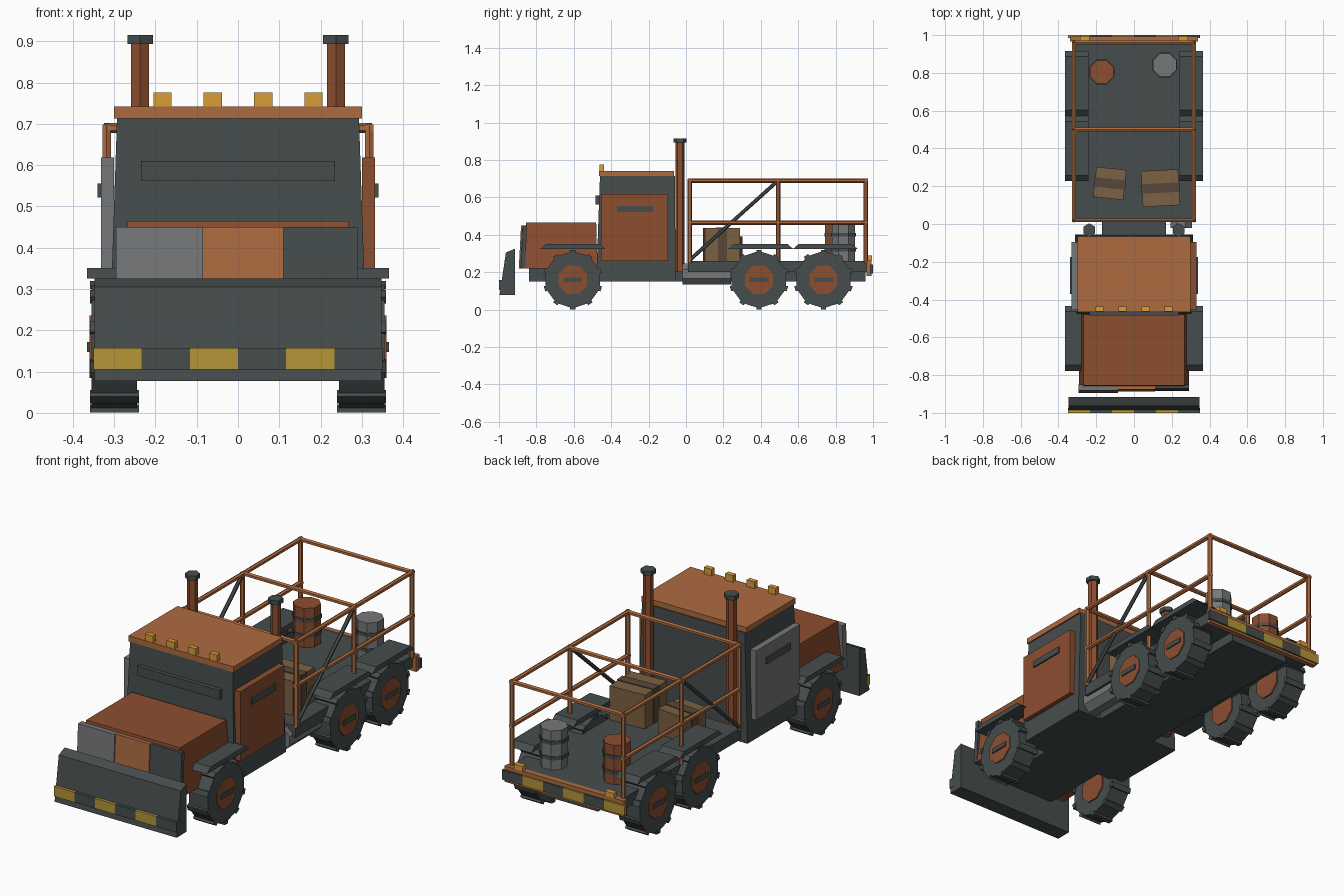
import bpy, bmesh, math
from mathutils import Vector, Matrix

if "Cube" in bpy.data.objects:
    bpy.data.objects.remove(bpy.data.objects["Cube"])


def mat(name, r, g, b):
    m = bpy.data.materials.new(name)
    lin = [((c / 255 + 0.055) / 1.055) ** 2.4 for c in (r, g, b)]
    m.diffuse_color = (*lin, 1)
    m.use_nodes = True
    m.node_tree.nodes["Principled BSDF"].inputs["Base Color"].default_value = m.diffuse_color
    return m


DARK = mat("dark steel", 70, 77, 77)
GREY = mat("bare grey metal", 118, 119, 122)
RUST = mat("rust", 140, 78, 48)
ORANGE = mat("faded orange", 174, 107, 64)
YELLOW = mat("hazard yellow", 182, 150, 55)
AMBER = mat("amber lamp", 218, 158, 56)
WOOD = mat("crate brown", 124, 97, 66)
STRAP = mat("strap brown", 88, 72, 56)


def make(name, bm, m):
    bmesh.ops.recalc_face_normals(bm, faces=bm.faces[:])
    me = bpy.data.meshes.new(name)
    bm.to_mesh(me)
    bm.free()
    me.materials.append(m)
    ob = bpy.data.objects.new(name, me)
    bpy.context.collection.objects.link(ob)
    return ob


def box(name, x, y, z, m, top=None, rot=0):
    """Box from (min, max) ranges; top = optional (x range, y range) of the upper face."""
    bm = bmesh.new()
    tx, ty = top or (x, y)
    lo = [bm.verts.new((a, b, z[0])) for a, b in ((x[0], y[0]), (x[1], y[0]), (x[1], y[1]), (x[0], y[1]))]
    hi = [bm.verts.new((a, b, z[1])) for a, b in ((tx[0], ty[0]), (tx[1], ty[0]), (tx[1], ty[1]), (tx[0], ty[1]))]
    bm.faces.new(lo)
    bm.faces.new(hi)
    for i in range(4):
        j = (i + 1) % 4
        bm.faces.new((lo[i], lo[j], hi[j], hi[i]))
    if rot:
        c = Vector(((x[0] + x[1]) / 2, (y[0] + y[1]) / 2, 0))
        bmesh.ops.rotate(bm, verts=bm.verts[:], cent=c, matrix=Matrix.Rotation(math.radians(rot), 3, 'Z'))
    return make(name, bm, m)


def extrude_x(name, profile, x0, x1, m):
    """Extrude a (y, z) profile along x."""
    bm = bmesh.new()
    f = bm.faces.new([bm.verts.new((x0, y, z)) for y, z in profile])
    r = bmesh.ops.extrude_face_region(bm, geom=[f])
    vs = [v for v in r["geom"] if isinstance(v, bmesh.types.BMVert)]
    bmesh.ops.translate(bm, verts=vs, vec=(x1 - x0, 0, 0))
    return make(name, bm, m)


def rod(name, a, b, r, m, n=6, turn=0):
    """Prism with n sides from point a to point b."""
    a, b = Vector(a), Vector(b)
    d = b - a
    bm = bmesh.new()
    bmesh.ops.create_cone(bm, cap_ends=True, segments=n, radius1=r, radius2=r, depth=d.length)
    M = Matrix.Translation((a + b) / 2) @ d.to_track_quat('Z', 'Y').to_matrix().to_4x4()
    bmesh.ops.transform(bm, verts=bm.verts[:], matrix=M @ Matrix.Rotation(math.radians(turn), 4, 'Z'))
    return make(name, bm, m)


def hazard(name, y0, y1, z0, z1):
    """Strip of alternating yellow and dark blocks."""
    w = 0.7 / 6
    for i in range(6):
        box(name, (-0.35 + i * w, -0.35 + (i + 1) * w), (y0, y1), (z0, z1), DARK if i % 2 else YELLOW)


# Chassis and load bed
box("chassis", (-0.17, 0.17), (-0.84, 0.96), (0.15, 0.22), DARK)
box("load_bed", (-0.32, 0.32), (0.01, 0.97), (0.2, 0.26), DARK)
rod("fuel_tank", (0.25, -0.02, 0.19), (0.25, 0.24, 0.19), 0.062, GREY, 8, 22.5)

# Cab
box("cab", (-0.312, 0.312), (-0.48, -0.055), (0.15, 0.715), DARK, ((-0.293, 0.293), (-0.46, -0.06)))
box("roof", (-0.3, 0.3), (-0.465, -0.065), (0.713, 0.742), ORANGE)
box("windscreen_slit", (-0.235, 0.235), (-0.485, -0.45), (0.562, 0.61), DARK)
for x in (-0.183, -0.061, 0.061, 0.183):
    box("roof_lamp", (x - 0.022, x + 0.022), (-0.463, -0.438), (0.742, 0.776), AMBER)

# Bonnet and three mismatched grille panels
box("bonnet", (-0.29, 0.29), (-0.88, -0.475), (0.22, 0.465), RUST, ((-0.268, 0.268), (-0.855, -0.48)))
for x0, x1, dy, m in ((-0.295, -0.085, -0.006, GREY), (-0.085, 0.11, 0, ORANGE), (0.11, 0.29, 0.004, DARK)):
    box("grille_panel", (x0, x1), (-0.888 + dy, -0.86), (0.22, 0.45), m,
        ((x0, x1), (-0.876 + dy, -0.85)))

# Front plough with hazard strip
extrude_x("plough", [(-0.997, 0.077), (-0.963, 0.305), (-0.915, 0.325), (-0.915, 0.077)], -0.348, 0.348, DARK)
hazard("plough_strip", -1.0, -0.975, 0.105, 0.157)

# Rear bumper with hazard strip and tail lamps
box("rear_bumper", (-0.34, 0.34), (0.965, 0.992), (0.18, 0.262), ORANGE)
hazard("bumper_strip", 0.985, 1.0, 0.192, 0.242)

for s in (-1, 1):
    # Doors with slit windows
    box("door", sorted((s * 0.3, s * 0.332)), (-0.455, -0.095), (0.26, 0.618), RUST if s > 0 else GREY)
    box("door_slit", sorted((s * 0.32, s * 0.34)), (-0.37, -0.175), (0.522, 0.555), DARK)
    box("tail_lamp", (s * 0.26 - 0.025, s * 0.26 + 0.025), (0.97, 0.995), (0.262, 0.288), AMBER)

    # Exhaust stacks
    rod("exhaust", (s * 0.237, -0.032, 0.2), (s * 0.237, -0.032, 0.895), 0.025, RUST)
    rod("exhaust_cap", (s * 0.237, -0.032, 0.893), (s * 0.237, -0.032, 0.915), 0.036, DARK)

    # Wheels: tyre, tread lugs, hub and hub bar
    for y in (-0.605, 0.39, 0.735):
        rod("tyre", (s * 0.245, y, 0.16), (s * 0.355, y, 0.16), 0.153, DARK, 10)
        rod("hub", (s * 0.238, y, 0.16), (s * 0.36, y, 0.16), 0.082, RUST, 8, 22.5)
        box("hub_bar", sorted((s * 0.35, s * 0.366)), (y - 0.05, y + 0.05), (0.148, 0.172), DARK)
        for i in range(10):
            a = math.radians(i * 36)
            d = Vector((0, math.sin(a), -math.cos(a)))
            t = Vector((0, math.cos(a), math.sin(a))) * 0.014
            p, q = Vector((0, y, 0.16)) + d * 0.14, Vector((0, y, 0.16)) + d * 0.1595
            extrude_x("tread_lug", [v.yz for v in (p - t, p + t, q + t, q - t)], s * 0.24, s * 0.358, DARK)

    # Mudguards: flat plates with sloping ends
    for y in (-0.605, 0.4, 0.745):
        extrude_x("mudguard", [(y - 0.172, 0.325), (y - 0.142, 0.351), (y + 0.142, 0.351), (y + 0.172, 0.325)],
                  s * 0.24, s * 0.366, DARK)

    # Cage sides: posts, rails and diagonal brace
    x = s * 0.318
    for y in (0.02, 0.492, 0.962):
        rod("cage_post", (x, y, 0.25), (x, y, 0.698), 0.012, ORANGE)
    for z in (0.69, 0.465):
        rod("cage_rail", (x, 0.01, z), (x, 0.972, z), 0.012, ORANGE)
    rod("cage_brace", (x, 0.02, 0.265), (x, 0.487, 0.685), 0.01, DARK)

# Cage crossbars
for y in (0.02, 0.5, 0.962):
    rod("cage_crossbar", (-0.325, y, 0.69), (0.325, y, 0.69), 0.012, ORANGE)

# Barrels with hoops
for x, y, m in ((-0.17, 0.805, RUST), (0.163, 0.842, GREY)):
    rod("barrel", (x, y, 0.255), (x, y, 0.462), 0.067, m, 8, 22.5)
    for z in (0.32, 0.4):
        rod("barrel_hoop", (x, y, z - 0.009), (x, y, z + 0.009), 0.071, DARK, 8, 22.5)

# Strapped crates
for x, y, w, d, h, a in ((-0.128, 0.215, 0.08, 0.08, 0.39, -6), (0.14, 0.19, 0.098, 0.095, 0.435, 3)):
    box("crate", (x - w, x + w), (y - d, y + d), (0.255, h), WOOD, rot=a)
    box("crate_strap", (x - w - 0.004, x + w + 0.004), (y - 0.025, y + 0.025), (0.255, h + 0.004), STRAP, rot=a)
